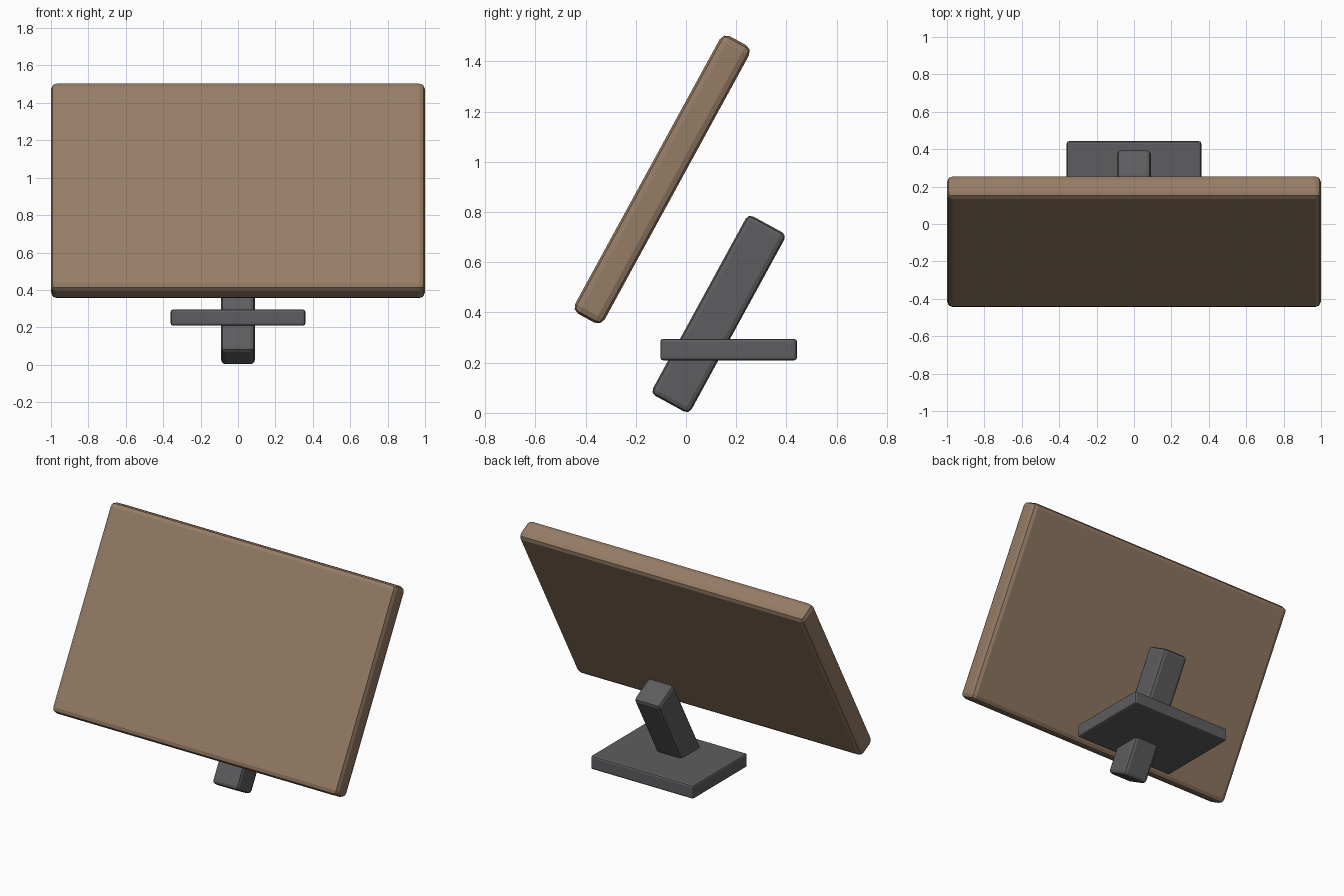
import bpy
from mathutils import Matrix

if "Cube" in bpy.data.objects:
    bpy.data.objects.remove(bpy.data.objects["Cube"])

TILT = -0.5  # backward lean of screen and stem, radians


def material(name, color):
    m = bpy.data.materials.new(name)
    m.diffuse_color = (*color, 1)
    m.use_nodes = True
    m.node_tree.nodes["Principled BSDF"].inputs["Base Color"].default_value = m.diffuse_color
    return m


def rounded_box(name, size, location, bevel, mat, tilt=0.0):
    bpy.ops.mesh.primitive_cube_add(size=1, location=location, rotation=(tilt, 0, 0))
    ob = bpy.context.object
    ob.name = name
    ob.data.transform(Matrix.Diagonal((*size, 1)))
    mod = ob.modifiers.new("rounded_edges", 'BEVEL')
    mod.width = bevel
    mod.segments = 2
    ob.data.materials.append(mat)
    return ob


brown = material("brown", (0.30, 0.20, 0.13))
grey = material("dark_grey", (0.11, 0.11, 0.115))

# Leaning screen panel
rounded_box("screen_panel", (2.0, 0.133, 1.26), (0, -0.095, 0.93), 0.03, brown, TILT)

# Leaning stem that passes through the base
rounded_box("stem", (0.18, 0.175, 0.814), (0, 0.13, 0.394), 0.022, grey, TILT)

# Flat base plate
rounded_box("base_plate", (0.72, 0.545, 0.086), (0, 0.17, 0.252), 0.012, grey)
